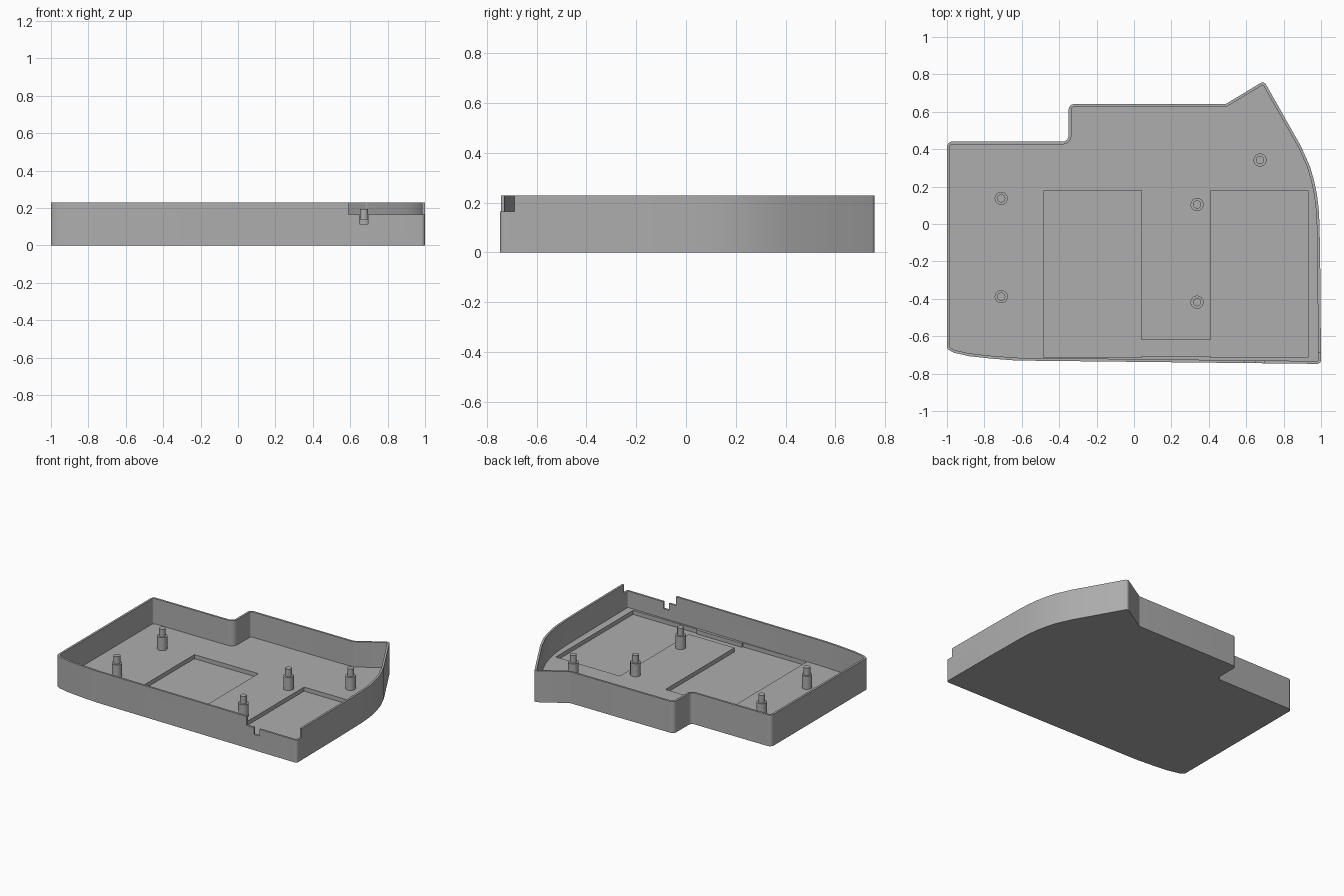
import bpy, bmesh, math
from mathutils import Vector

if "Cube" in bpy.data.objects:
    bpy.data.objects.remove(bpy.data.objects["Cube"])

WALL, FLOOR, RIM = 0.015, 0.045, 0.23

grey = bpy.data.materials.new("mid grey")
grey.diffuse_color = (0.42, 0.42, 0.42, 1)
grey.use_nodes = True
grey.node_tree.nodes["Principled BSDF"].inputs["Base Color"].default_value = grey.diffuse_color

# Outline corners, counter-clockwise: x, y, corner radius
OUTLINE = [
    (-1.0, -0.668, 0.025), (-0.965, -0.688, 0), (-0.88, -0.707, 0), (-0.76, -0.72, 0),
    (-0.63, -0.73, 0), (1.0, -0.748, 0.02), (0.996, -0.25, 0), (0.992, 0.0, 0),
    (0.987, 0.085, 0), (0.978, 0.16, 0), (0.962, 0.235, 0), (0.94, 0.31, 0),
    (0.893, 0.415, 0), (0.695, 0.765, 0.02), (0.49, 0.641, 0), (-0.35, 0.641, 0.03),
    (-0.35, 0.441, 0.03), (-1.0, 0.441, 0.03),
]


def fillet(corners, steps=6):
    """Round each corner that has a radius."""
    pts = []
    for i, (x, y, r) in enumerate(corners):
        p = Vector((x, y))
        if not r:
            pts.append(p)
            continue
        a = (Vector(corners[i - 1][:2]) - p).normalized()
        b = (Vector(corners[(i + 1) % len(corners)][:2]) - p).normalized()
        half = a.angle(b) / 2
        c = p + (a + b).normalized() * (r / math.sin(half))
        d = r / math.tan(half)
        s, e = p + a * d - c, p + b * d - c
        for k in range(steps + 1):
            v = s.lerp(e, k / steps)
            pts.append(c + v.normalized() * r)
    return pts


def inset(pts, t):
    """Mitred inward offset of a counter-clockwise loop."""
    out = []
    for i, p in enumerate(pts):
        d1 = (p - pts[i - 1]).normalized()
        d2 = (pts[(i + 1) % len(pts)] - p).normalized()
        n1, n2 = Vector((-d1.y, d1.x)), Vector((-d2.y, d2.x))
        out.append(p + (n1 + n2) * (t / (1 + n1.dot(n2))))
    return out


def prism(name, pts, z0, z1):
    bm = bmesh.new()
    face = bm.faces.new([bm.verts.new((p[0], p[1], z0)) for p in pts])
    top = bmesh.ops.extrude_face_region(bm, geom=[face])["geom"]
    bmesh.ops.translate(bm, vec=(0, 0, z1 - z0),
                        verts=[v for v in top if isinstance(v, bmesh.types.BMVert)])
    bmesh.ops.recalc_face_normals(bm, faces=bm.faces)
    me = bpy.data.meshes.new(name)
    bm.to_mesh(me)
    bm.free()
    me.materials.append(grey)
    ob = bpy.data.objects.new(name, me)
    bpy.context.collection.objects.link(ob)
    return ob


def box(name, x0, x1, y0, y1, z0, z1):
    return prism(name, [(x0, y0), (x1, y0), (x1, y1), (x0, y1)], z0, z1)


def smooth(ob):
    bpy.ops.object.select_all(action='DESELECT')
    ob.select_set(True)
    bpy.context.view_layer.objects.active = ob
    bpy.ops.object.shade_smooth_by_angle(angle=math.radians(30))


# Case tray
outer = fillet(OUTLINE)
tray = prism("case_tray", outer, 0, RIM)

# Cutters: hollow, linked floor pockets, corner notch and cable slot
pockets = [(-0.48, -0.715), (0.04, -0.715), (0.04, -0.705), (0.41, -0.705),
           (0.41, -0.715), (0.93, -0.715), (0.93, 0.18), (0.41, 0.18),
           (0.41, -0.62), (0.04, -0.62), (0.04, 0.18), (-0.48, 0.18)]
cutters = [
    prism("hollow_cutter", inset(outer, WALL), FLOOR, 0.3),
    prism("pocket_cutter", pockets, 0.015, 0.1),
    box("notch_cutter", 0.59, 1.1, -0.8, -0.69, 0.165, 0.3),
    box("slot_cutter", 0.65, 0.695, -0.8, -0.69, 0.115, 0.25),
]
bpy.context.view_layer.objects.active = tray
for c in cutters:
    m = tray.modifiers.new(c.name, 'BOOLEAN')
    m.operation, m.solver, m.object = 'DIFFERENCE', 'EXACT', c
    bpy.ops.object.modifier_apply(modifier=m.name)
for c in cutters:
    bpy.data.objects.remove(c, do_unlink=True)
smooth(tray)

# Stepped standoffs: wide collar with a locating pin
PROFILE = [(0.035, FLOOR - 0.01), (0.035, 0.14), (0.022, 0.14), (0.022, 0.195)]
SIDES = 24
for i, (x, y) in enumerate([(-0.71, 0.137), (-0.71, -0.388), (0.337, 0.104),
                            (0.337, -0.418), (0.674, 0.342)]):
    bm = bmesh.new()
    rings = [[bm.verts.new((x + r * math.cos(k * math.tau / SIDES),
                            y + r * math.sin(k * math.tau / SIDES), z))
              for k in range(SIDES)] for r, z in PROFILE]
    for lo, hi in zip(rings, rings[1:]):
        for k in range(SIDES):
            j = (k + 1) % SIDES
            bm.faces.new((lo[k], lo[j], hi[j], hi[k]))
    bm.faces.new(rings[-1])
    bm.faces.new(rings[0][::-1])
    me = bpy.data.meshes.new(f"standoff_{i + 1}")
    bm.to_mesh(me)
    bm.free()
    me.materials.append(grey)
    ob = bpy.data.objects.new(me.name, me)
    bpy.context.collection.objects.link(ob)
    smooth(ob)
